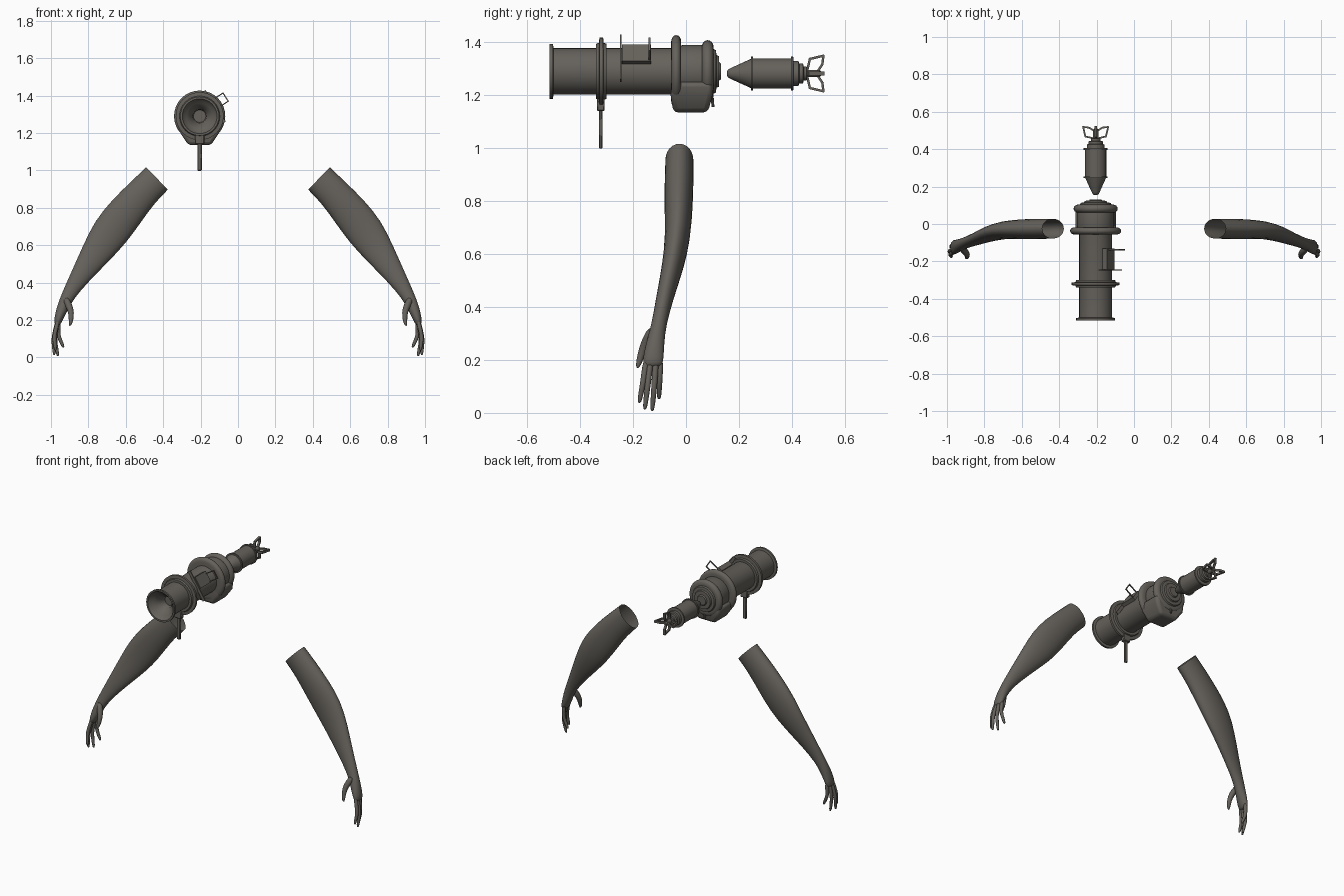
import bpy, bmesh, math
from mathutils import Vector, Matrix

if "Cube" in bpy.data.objects:
    bpy.data.objects.remove(bpy.data.objects["Cube"])

mat = bpy.data.materials.new("warm_grey")
mat.diffuse_color = (0.13, 0.12, 0.105, 1)
mat.use_nodes = True
mat.node_tree.nodes["Principled BSDF"].inputs["Base Color"].default_value = mat.diffuse_color
AX, AZ, RZ = -0.205, 1.29, 1.282      # launcher axis x / z, rocket axis z


def finish(name, bm, angle=40):
    bmesh.ops.recalc_face_normals(bm, faces=bm.faces)
    me = bpy.data.meshes.new(name)
    bm.to_mesh(me)
    bm.free()
    ob = bpy.data.objects.new(name, me)
    bpy.context.collection.objects.link(ob)
    me.materials.append(mat)
    bpy.ops.object.select_all(action='DESELECT')
    ob.select_set(True)
    bpy.context.view_layer.objects.active = ob
    bpy.ops.object.shade_smooth_by_angle(angle=math.radians(angle))
    return ob


def loft(bm, rings, cap0=True, cap1=True):
    vs = [[bm.verts.new(p) for p in r] for r in rings]
    n = len(vs[0])
    for a, b in zip(vs, vs[1:]):
        for i in range(n):
            bm.faces.new((a[i], a[(i + 1) % n], b[(i + 1) % n], b[i]))
    if cap0:
        bm.faces.new(vs[0])
    if cap1:
        bm.faces.new(vs[-1])


def lathe(name, z, prof, n=32):
    bm = bmesh.new()
    t = [math.tau * i / n for i in range(n)]
    loft(bm, [[(AX + r * math.cos(a), y, z + r * math.sin(a)) for a in t] for y, r in prof])
    return finish(name, bm)


def box(bm, mtx, size, loc):
    bmesh.ops.create_cube(bm, size=1, matrix=mtx @ Matrix.Translation(loc) @ Matrix.Diagonal((*size, 1)))


def tube(bm, pts, radii, n=8):
    pts = [Vector(p) for p in pts]
    rings = []
    for i, (p, r) in enumerate(zip(pts, radii)):
        d = (pts[min(i + 1, len(pts) - 1)] - pts[max(i - 1, 0)]).normalized()
        u = Vector((0, 1, 0))
        u = (u - d * u.dot(d)).normalized()
        v = d.cross(u)
        rings.append([p + r * (u * math.cos(math.tau * k / n) + v * math.sin(math.tau * k / n)) for k in range(n)])
    loft(bm, rings)


# --- launcher tube, from muzzle funnel to breech ---
lathe("launcher_tube", AZ, [
    (-0.42, 0.033), (-0.45, 0.037), (-0.49, 0.07), (-0.5, 0.085), (-0.515, 0.093),
    (-0.515, 0.104), (-0.503, 0.104), (-0.5, 0.088), (-0.05, 0.088), (-0.01, 0.1), (0.06, 0.1),
    (0.1, 0.098), (0.103, 0.085), (0.113, 0.08), (0.115, 0.062), (0.124, 0.058), (0.125, 0.035), (0.132, 0.03)])
lathe("front_collar", AZ, [(-0.34, 0.088), (-0.34, 0.104), (-0.329, 0.108), (-0.327, 0.128), (-0.313, 0.128),
                           (-0.311, 0.108), (-0.3, 0.104), (-0.3, 0.088)])
# --- rounded bands round the breech ---
for name, y0, w, r in (("breech_band_front", -0.037, 0.019, 0.137), ("breech_band_rear", 0.082, 0.022, 0.118)):
    prof = [(y0 - w * math.cos(a), r - 0.025 + 0.025 * math.sin(a)) for a in [math.pi * i / 8 for i in range(9)]]
    lathe(name, AZ, [(y0 - w, 0.08)] + prof + [(y0 + w, 0.08)])

# --- swollen housing under the breech ---
bm = bmesh.new()
loft(bm, [[(AX + sx * hx, y, z) for sx, y in ((-1, y0), (1, y0), (1, y1), (-1, y1))]
          for z, hx, y0, y1 in ((1.25, 0.11, -0.055, 0.1), (1.2, 0.103, -0.058, 0.1), (1.135, 0.06, -0.048, 0.083))])
housing = finish("breech_housing", bm)
bev = housing.modifiers.new("round", 'BEVEL')
bev.width, bev.segments = 0.018, 3

# --- small trigger hook behind the housing ---
bm = bmesh.new()
tube(bm, [(AX, 0.08, 1.19), (AX, 0.1, 1.185), (AX, 0.102, 1.155)], (0.007, 0.007, 0.005))
finish("rear_hook", bm)

# --- fore grip ---
bm = bmesh.new()
box(bm, Matrix(), (0.05, 0.03, 0.05), (AX, -0.322, 1.165))
box(bm, Matrix(), (0.024, 0.015, 0.16), (AX, -0.322, 1.078))
grip = finish("fore_grip", bm)
grip.modifiers.new("round", 'BEVEL').width = 0.004

# --- sight mount: local x is radial, y along the tube, z tangent ---
M = Matrix.Translation((AX, 0, AZ)) @ Matrix.Rotation(-math.radians(33), 4, 'Y')
bm = bmesh.new()
box(bm, M, (0.03, 0.11, 0.075), (0.092, -0.187, 0.015))
box(bm, M, (0.02, 0.006, 0.2), (0.092, -0.246, 0.0))
finish("sight_mount", bm)
bm = bmesh.new()
for s in (-1, 1):
    box(bm, M, (0.075, 0.006, 0.006), (0.137, -0.138, s * 0.026 + 0.01))
    box(bm, M, (0.006, 0.006, 0.058), (0.137 + s * 0.035, -0.138, 0.01))
finish("sight_frame", bm)

# --- rocket ---
lathe("rocket_body", RZ, [
    (0.155, 0.008), (0.16, 0.016), (0.172, 0.022), (0.245, 0.055), (0.245, 0.064), (0.254, 0.064),
    (0.254, 0.057), (0.396, 0.057), (0.396, 0.064), (0.405, 0.064), (0.407, 0.047), (0.425, 0.047),
    (0.428, 0.038), (0.442, 0.038), (0.445, 0.026), (0.456, 0.026), (0.458, 0.014), (0.505, 0.014), (0.51, 0.008)], 24)
bm = bmesh.new()
corners = [(0.012, 0.458), (0.055, 0.468), (0.067, 0.519), (0.035, 0.515), (0.012, 0.5)]
for k in range(4):
    R = Matrix.Translation((AX, 0, RZ)) @ Matrix.Rotation(k * math.pi / 2, 4, 'Y')
    for (r0, y0), (r1, y1) in zip(corners, corners[1:]):
        d = Vector((r1 - r0, y1 - y0, 0))
        L = Matrix.Translation(((r0 + r1) / 2, (y0 + y1) / 2, 0)) @ Matrix.Rotation(math.atan2(d.y, d.x), 4, 'Z')
        box(bm, R @ L, (d.length + 0.006, 0.009, 0.014), (0, 0, 0))
finish("rocket_fins", bm)

# --- arm: x, y, z, half width across, half depth front to back ---
sections = [
    (.433, -.025, .957, .087, .055), (.51, -.026, .882, .089, .057), (.598, -.028, .78, .102, .056),
    (.683, -.03, .67, .107, .05), (.76, -.048, .557, .084, .043), (.842, -.08, .437, .056, .034),
    (.91, -.103, .33, .036, .029), (.94, -.117, .262, .032, .036), (.96, -.124, .205, .024, .041),
    (.969, -.126, .17, .016, .037)]
bm = bmesh.new()
rings = []
for i, (x, y, z, a, b) in enumerate(sections):
    p, q = sections[max(i - 1, 0)], sections[min(i + 1, len(sections) - 1)]
    d = Vector((q[0] - p[0], 0, q[2] - p[2])).normalized()
    u = Vector((-d.z, 0, d.x))
    rings.append([Vector((x, y, z)) + u * a * math.cos(math.tau * k / 12)
                  + Vector((0, b * math.sin(math.tau * k / 12), 0)) for k in range(12)])
loft(bm, rings, cap0=False)           # shoulder end stays open
arm = finish("arms", bm, 80)

# --- fingers and thumb: root, knuckle, tip ---
digits = [
    ((.962, -.15, .2), (.984, -.163, .11), (.975, -.177, .037)),
    ((.964, -.134, .2), (.988, -.145, .1), (.982, -.156, .012)),
    ((.964, -.114, .2), (.98, -.12, .1), (.962, -.128, .006)),
    ((.958, -.097, .2), (.962, -.1, .12), (.932, -.102, .052))]
bm = bmesh.new()
for a, b, c in digits:
    a, b, c = Vector(a), Vector(b), Vector(c)
    tube(bm, [a, a.lerp(b, .5), b, b.lerp(c, .5), b.lerp(c, .88), c], (.013, .0125, .012, .0105, .009, .004))
tube(bm, [(.925, -.125, .32), (.905, -.145, .28), (.89, -.163, .24), (.893, -.178, .19), (.9, -.184, .168)],
     (.018, .021, .017, .013, .005))
hand = finish("fingers", bm, 80)

for ob, lv in ((arm, 1), (hand, 1)):
    m = ob.modifiers.new("mirror", 'MIRROR')
    m.use_mirror_merge = False
    ob.modifiers.new("smooth", 'SUBSURF').levels = lv
    ob.modifiers["smooth"].render_levels = lv
